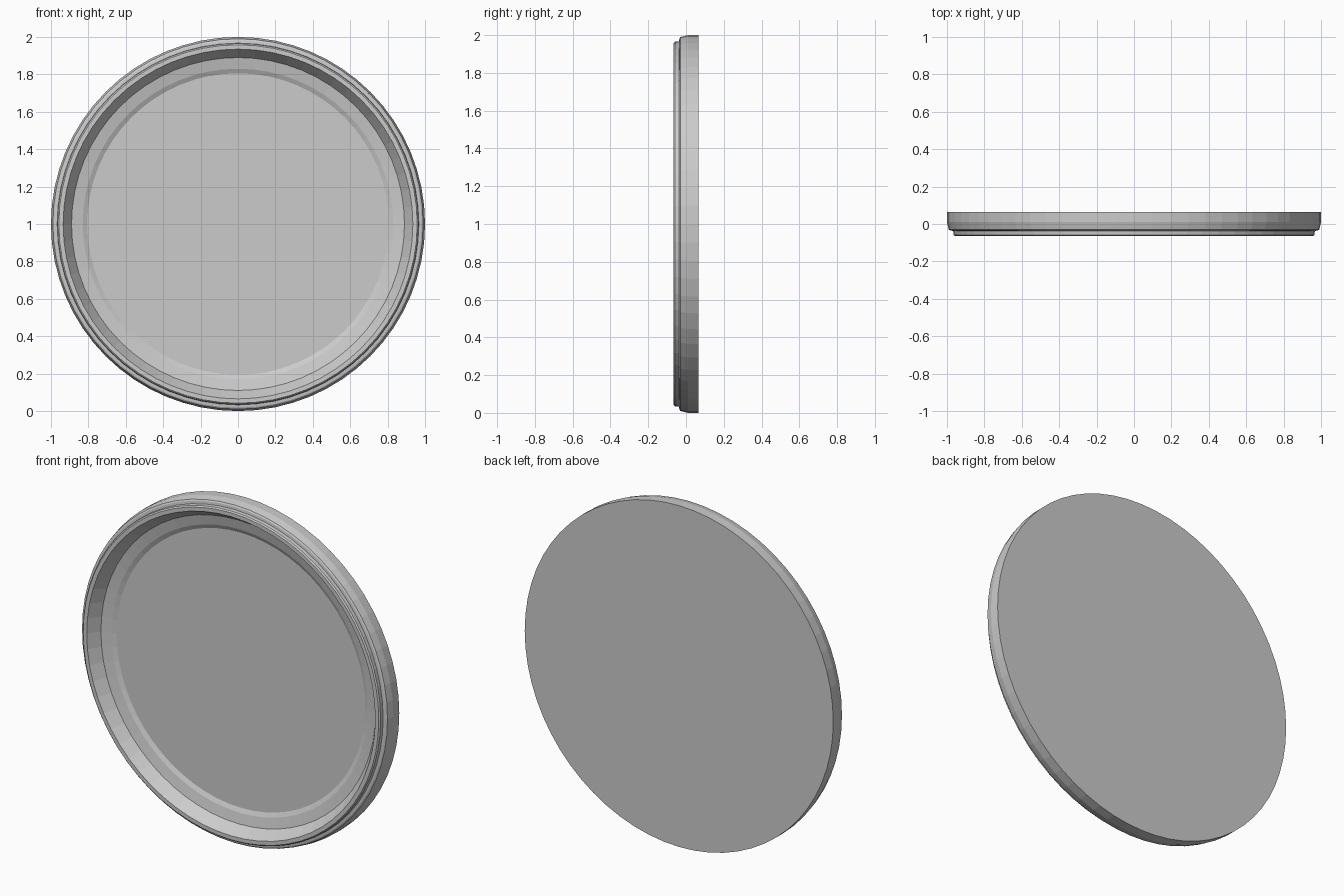
import bpy, bmesh, math

if "Cube" in bpy.data.objects:
    bpy.data.objects.remove(bpy.data.objects["Cube"])

SEGMENTS = 32      # separate frame blocks
STEPS = 2          # facets along each block
CENTRE_Z = 1.0


def polar(r, y, a):
    return (r * math.cos(a), y, CENTRE_Z + r * math.sin(a))


def finish(bm, name):
    bmesh.ops.recalc_face_normals(bm, faces=bm.faces)
    mesh = bpy.data.meshes.new(name)
    bm.to_mesh(mesh)
    bm.free()
    obj = bpy.data.objects.new(name, mesh)
    bpy.context.collection.objects.link(obj)
    return obj


# Moulding section (radius, y): stepped outer rim, raised lip, deep inner cove
PROFILE = [
    (0.806, 0.065), (1.0, 0.065), (1.0, 0.01), (0.99, -0.03),
    (0.982, -0.035), (0.967, -0.037), (0.965, -0.058), (0.958, -0.065),
    (0.935, -0.065), (0.89, 0.002), (0.83, 0.015), (0.806, 0.027),
]

# Round frame made of closed blocks butted end to end
bm = bmesh.new()
for s in range(SEGMENTS):
    sections = []
    for k in range(STEPS + 1):
        a = 2 * math.pi * (s + k / STEPS) / SEGMENTS
        sections.append([bm.verts.new(polar(r, y, a)) for r, y in PROFILE])
    n = len(PROFILE)
    for a, b in zip(sections, sections[1:]):
        for i in range(n):
            j = (i + 1) % n
            bm.faces.new((a[i], a[j], b[j], b[i]))
    bm.faces.new(sections[0])
    bm.faces.new(sections[-1])
finish(bm, "round_frame")

# Flat panel set inside the frame, flush with the back
bm = bmesh.new()
count = SEGMENTS * STEPS
front, back = [[bm.verts.new(polar(0.807, y, 2 * math.pi * i / count))
                for i in range(count)] for y in (0.027, 0.065)]
bm.faces.new(front)
bm.faces.new(back)
for i in range(count):
    j = (i + 1) % count
    bm.faces.new((front[i], front[j], back[j], back[i]))
finish(bm, "mirror_panel")
